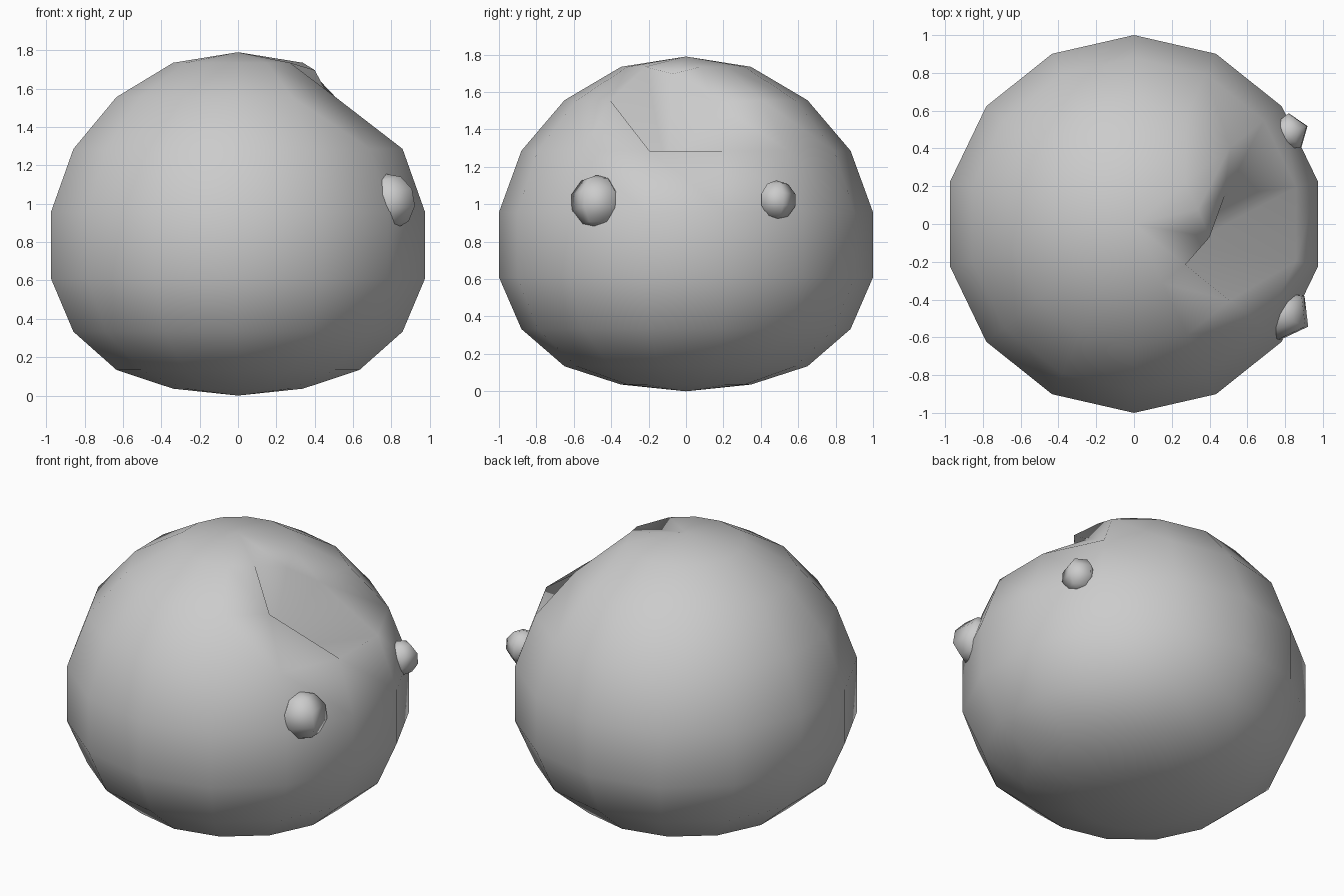
import bpy, bmesh, math
from mathutils import Matrix

if "Cube" in bpy.data.objects:
    bpy.data.objects.remove(bpy.data.objects["Cube"])

SIDES = 14
# radius and height of each ring of the body, top to bottom
PROFILE = [(.347, 1.735), (.65, 1.556), (.88, 1.286), (1.0, .957),
           (1.0, .61), (.88, .333), (.65, .134), (.347, .036)]
# ring vertices pushed in or out to form the dent: (ring, side) -> position
DENT = {(0, 4): (.40, -.07, 1.697),
        (1, 3): (.48, .15, 1.545),
        (1, 4): (.30, -.10, 1.15)}


def finish(bm, name):
    bmesh.ops.recalc_face_normals(bm, faces=bm.faces[:])
    mesh = bpy.data.meshes.new(name)
    bm.to_mesh(mesh)
    bm.free()
    for p in mesh.polygons:
        p.use_smooth = True
    obj = bpy.data.objects.new(name, mesh)
    bpy.context.collection.objects.link(obj)
    return obj


# body: lathed low-poly ball with one dented spot near the top
bm = bmesh.new()
rings = []
for i, (r, z) in enumerate(PROFILE):
    ring = []
    for k in range(SIDES):
        a = 2 * math.pi * k / SIDES
        ring.append(bm.verts.new(DENT.get((i, k), (r * math.sin(a), r * math.cos(a), z))))
    rings.append(ring)
top = bm.verts.new((0, 0, 1.79))
bottom = bm.verts.new((0, 0, 0))
for k in range(SIDES):
    n = (k + 1) % SIDES
    bm.faces.new((top, rings[0][n], rings[0][k]))
    bm.faces.new((bottom, rings[-1][k], rings[-1][n]))
    for up, low in zip(rings, rings[1:]):
        bm.faces.new((up[k], up[n], low[k]))
        bm.faces.new((up[n], low[n], low[k]))
finish(bm, "body")


# knobs: two small five-sided balls sunk into the right side
def knob(name, centre, radius, turn, tilt):
    bm = bmesh.new()
    bmesh.ops.create_uvsphere(bm, u_segments=5, v_segments=5, radius=radius)
    # put a corner of the pentagon exactly at the wanted heading
    v = max(bm.verts, key=lambda v: v.co.xy.length)
    start = math.atan2(v.co.y, v.co.x)
    m = (Matrix.Translation(centre) @ Matrix.Rotation(math.radians(tilt), 4, 'Y')
         @ Matrix.Rotation(math.radians(turn) - start, 4, 'Z'))
    bmesh.ops.transform(bm, matrix=m, verts=bm.verts[:])
    finish(bm, name)


knob("large_knob", (.795, -.476, 1.012), .146, -29, -10)
knob("small_knob", (.822, .484, 1.022), .106, 20, -4)
